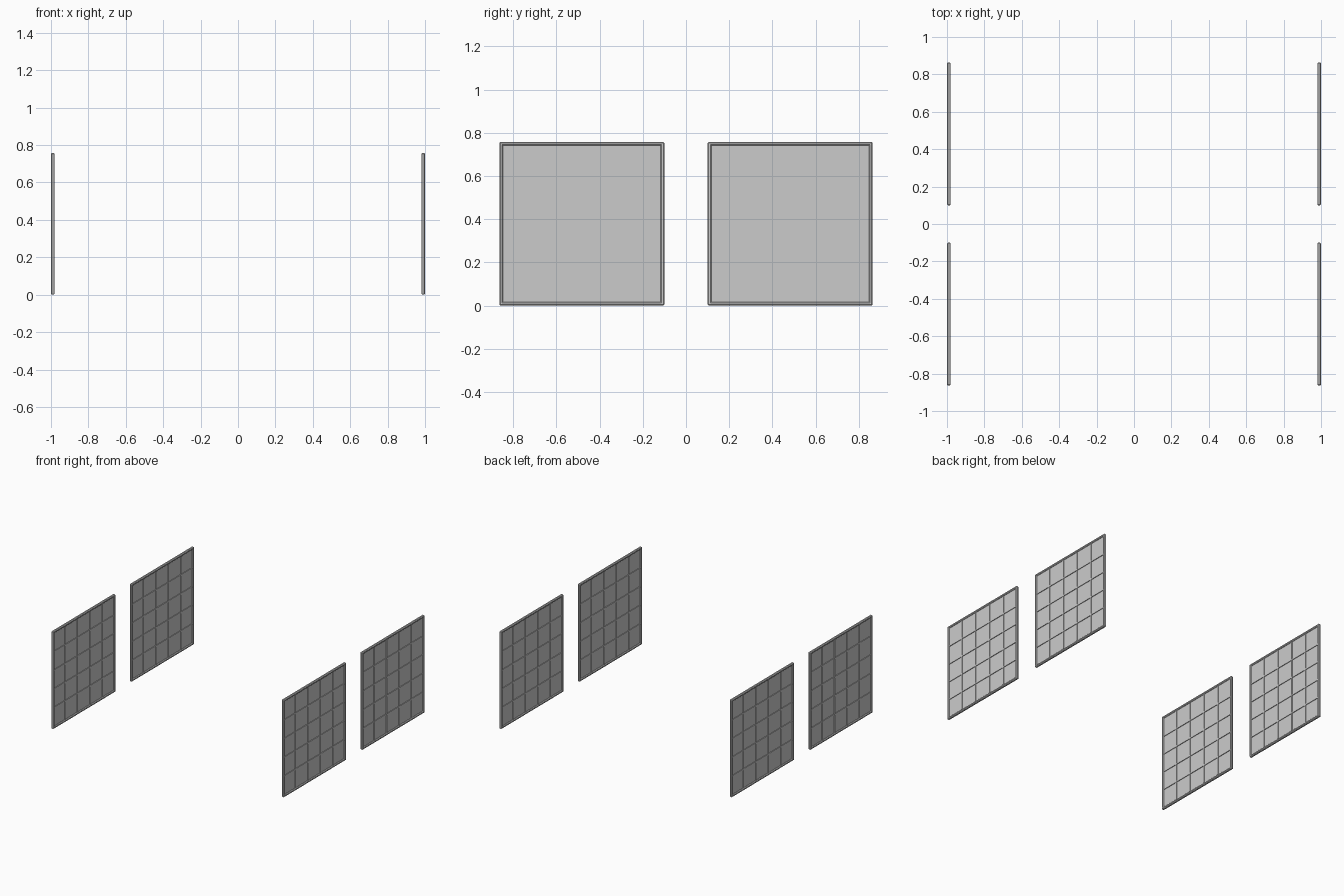
import bpy
import bmesh

cube = bpy.data.objects.get("Cube")
if cube:
    bpy.data.objects.remove(cube, do_unlink=True)

grey = bpy.data.materials.new("light grey")
grey.use_nodes = True
colour = (0.6, 0.6, 0.6, 1)
grey.diffuse_color = colour
grey.node_tree.nodes["Principled BSDF"].inputs["Base Color"].default_value = colour

WIDTH, HEIGHT = 0.764, 0.758   # panel size along y and z
DEPTH = 0.02                   # frame thickness along x
FRAME, BAR = 0.0175, 0.01      # widths of the frame and glazing bars
CELLS = 5


def add_box(bm, centre, size, bevel=0):
    """Add a box, optionally with chamfered edges."""
    verts = bmesh.ops.create_cube(bm, size=1)["verts"]
    for v in verts:
        v.co = [c + p * s for c, p, s in zip(centre, v.co, size)]
    if bevel:
        edges = list({e for v in verts for e in v.link_edges})
        bmesh.ops.bevel(bm, geom=edges, offset=bevel, segments=1, affect='EDGES')


def finish(bm, name, location):
    mesh = bpy.data.meshes.new(name)
    bm.to_mesh(mesh)
    bm.free()
    mesh.materials.append(grey)
    obj = bpy.data.objects.new(name, mesh)
    obj.location = location
    bpy.context.collection.objects.link(obj)


def build_panel(label, x, y):
    place = (x, y, HEIGHT / 2)

    # Chamfered surround
    bm = bmesh.new()
    for side in (-1, 1):
        add_box(bm, (0, side * (WIDTH - FRAME) / 2, 0), (DEPTH, FRAME, HEIGHT), 0.005)
        add_box(bm, (0, 0, side * (HEIGHT - FRAME) / 2), (DEPTH, WIDTH, FRAME), 0.005)
    finish(bm, label + "_frame", place)

    # Glazing bars, standing proud of the pane on both sides
    bm = bmesh.new()
    inner_w, inner_h = WIDTH - 2 * FRAME, HEIGHT - 2 * FRAME
    for i in range(1, CELLS):
        t = i / CELLS - 0.5
        add_box(bm, (0, t * WIDTH, 0), (0.014, BAR, inner_h))
        add_box(bm, (0, 0, t * inner_h), (0.014, inner_w, BAR))
    finish(bm, label + "_glazing_bars", place)

    # Thin pane
    bm = bmesh.new()
    add_box(bm, (0, 0, 0), (0.004, inner_w, inner_h))
    finish(bm, label + "_pane", place)


for x_name, sx in (("left", 1), ("right", -1)):
    for y_name, sy in (("front", -1), ("back", 1)):
        build_panel(f"{y_name}_{x_name}_window", sx * (1 - DEPTH / 2), sy * 0.482)
